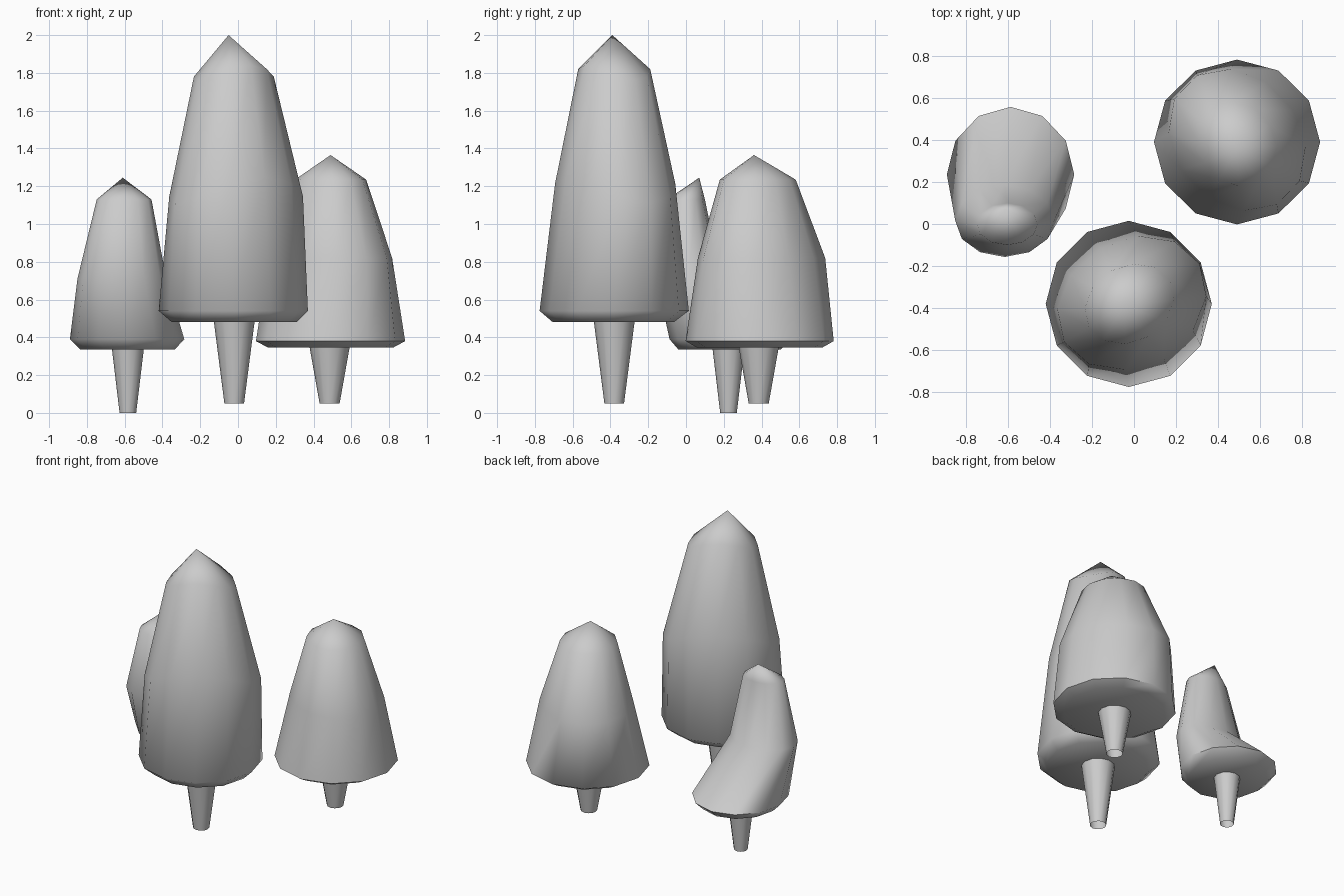
import bpy, bmesh
from math import sin, cos, pi, radians

if "Cube" in bpy.data.objects:
    bpy.data.objects.remove(bpy.data.objects["Cube"])

SIDES = 12


def ring(bm, cx, cy, z, ra, rb, rot=0, wave=0, sides=SIDES):
    """Elliptical ring with axes turned by rot degrees, optionally wavy in z."""
    r = radians(rot)
    verts = []
    for i in range(sides):
        t = 2 * pi * i / sides
        # vertex angle measured from the turned long axis
        u, v = ra * cos(t - r), rb * sin(t - r)
        verts.append(bm.verts.new((cx + u * cos(r) - v * sin(r),
                                   cy + u * sin(r) + v * cos(r),
                                   z - wave * cos(2 * (t - r)))))
    return verts


def bridge(bm, a, b):
    n = len(a)
    for i in range(n):
        j = (i + 1) % n
        bm.faces.new((a[i], a[j], b[j], b[i]))


def fan(bm, loop, co):
    tip = bm.verts.new(co)
    n = len(loop)
    for i in range(n):
        bm.faces.new((loop[i], loop[(i + 1) % n], tip))


def finish(bm, name, angle):
    bmesh.ops.recalc_face_normals(bm, faces=bm.faces)
    me = bpy.data.meshes.new(name)
    bm.to_mesh(me)
    bm.free()
    ob = bpy.data.objects.new(name, me)
    bpy.context.collection.objects.link(ob)
    bpy.ops.object.select_all(action='DESELECT')
    ob.select_set(True)
    bpy.context.view_layer.objects.active = ob
    bpy.ops.object.shade_smooth_by_angle(angle=radians(angle))


def canopy(name, rings, tip):
    bm = bmesh.new()
    loops = [ring(bm, *r) for r in rings]
    for a, b in zip(loops, loops[1:]):
        bridge(bm, a, b)
    fan(bm, loops[-1], tip)
    # flat underside
    cx, cy, z = rings[0][:3]
    fan(bm, loops[0], (cx, cy, z))
    finish(bm, name, 65)


def trunk(name, x, y, z0, z1, r0, r1):
    bm = bmesh.new()
    low = ring(bm, x, y, z0, r0, r0)
    high = ring(bm, x, y, z1, r1, r1)
    bridge(bm, low, high)
    bm.faces.new(high)
    finish(bm, name, 40)


# tall tree at the front
canopy("tall_canopy", [
    (-0.02, -0.385, 0.48, 0.33, 0.32),
    (-0.025, -0.38, 0.54, 0.395, 0.395),
    (-0.01, -0.375, 1.18, 0.372, 0.30, 30, 0.07),
    (-0.022, -0.38, 1.80, 0.222, 0.18, 30, 0.04),
], (-0.05, -0.39, 2.0))
trunk("tall_trunk", -0.02, -0.38, 0.05, 0.50, 0.052, 0.11)

# medium tree at the back right
canopy("medium_canopy", [
    (0.49, 0.39, 0.345, 0.33, 0.33),
    (0.49, 0.39, 0.38, 0.395, 0.392),
    (0.49, 0.40, 0.82, 0.363, 0.30, 130),
    (0.49, 0.38, 1.235, 0.207, 0.182, 120),
], (0.49, 0.36, 1.365))
trunk("medium_trunk", 0.485, 0.385, 0.05, 0.37, 0.053, 0.11)

# small tree at the left, crown leaning forward
canopy("small_canopy", [
    (-0.585, 0.23, 0.335, 0.25, 0.27),
    (-0.587, 0.235, 0.39, 0.303, 0.322),
    (-0.615, 0.015, 0.71, 0.235, 0.172),
    (-0.603, 0.0, 1.13, 0.145, 0.10),
], (-0.61, 0.07, 1.245))
trunk("small_trunk", -0.583, 0.225, 0.0, 0.36, 0.044, 0.087)
